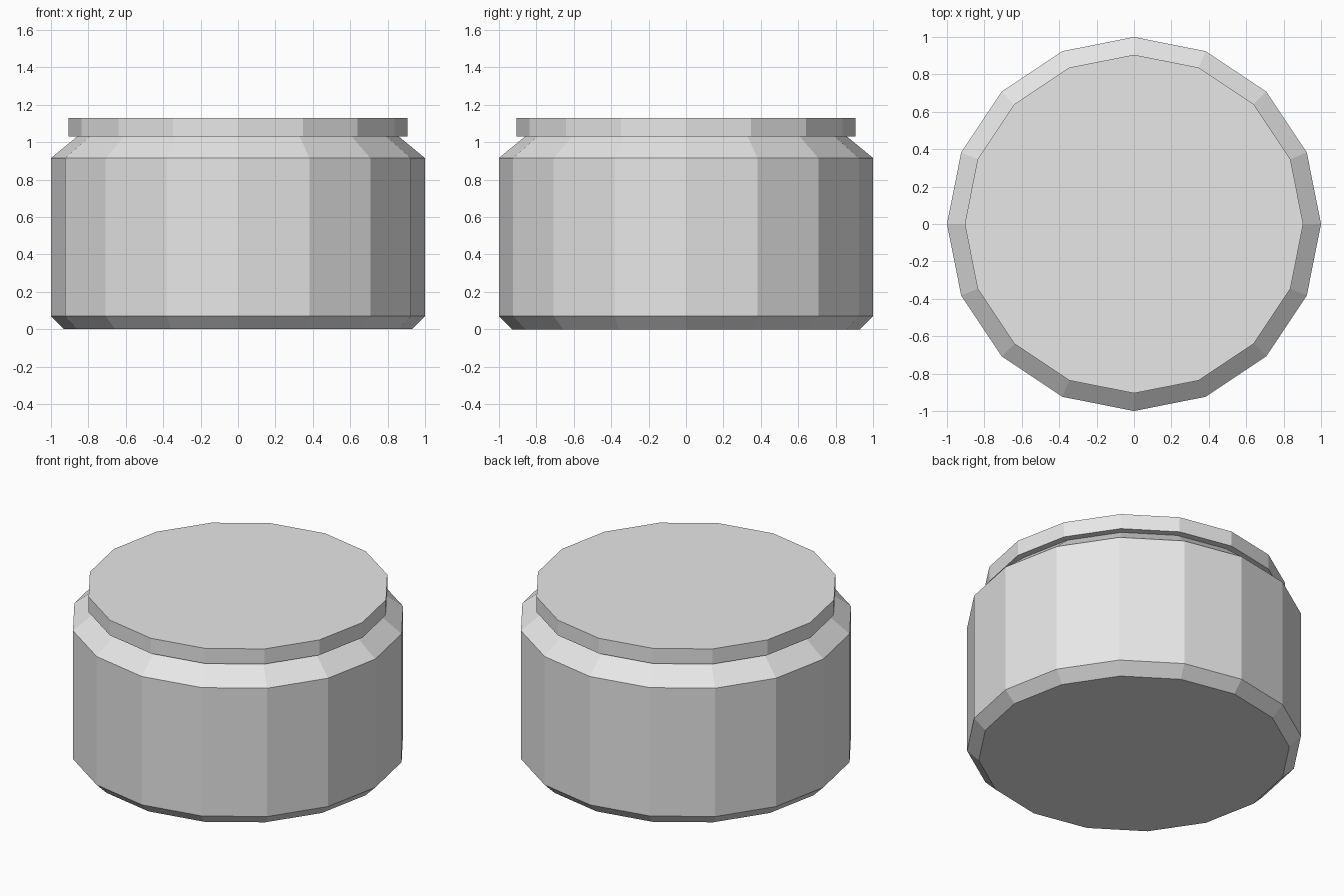
import bpy
import bmesh
from math import cos, sin, tau

cube = bpy.data.objects.get("Cube")
if cube:
    bpy.data.objects.remove(cube, do_unlink=True)

SIDES = 16

grey = bpy.data.materials.new("light grey")
grey.use_nodes = True
colour = (0.8, 0.8, 0.8, 1)
grey.diffuse_color = colour
grey.node_tree.nodes["Principled BSDF"].inputs["Base Color"].default_value = colour


def turned_part(name, profile):
    """Faceted solid turned around z from (radius, height) pairs, capped at both ends."""
    bm = bmesh.new()
    rings = [[bm.verts.new((r * cos(tau * i / SIDES), r * sin(tau * i / SIDES), z))
              for i in range(SIDES)] for r, z in profile]
    for low, high in zip(rings, rings[1:]):
        for i in range(SIDES):
            j = (i + 1) % SIDES
            bm.faces.new((low[i], low[j], high[j], high[i]))
    bm.faces.new(rings[0][::-1])
    bm.faces.new(rings[-1])
    mesh = bpy.data.meshes.new(name)
    bm.to_mesh(mesh)
    bm.free()
    mesh.materials.append(grey)
    obj = bpy.data.objects.new(name, mesh)
    bpy.context.collection.objects.link(obj)
    return obj


# Jar body with bevelled foot and sloping shoulder
turned_part("jar_body", [(0.93, 0), (1, 0.07), (1, 0.915), (0.86, 1.03)])

# Flat overhanging lid
turned_part("lid", [(0.905, 1.03), (0.905, 1.13)])
